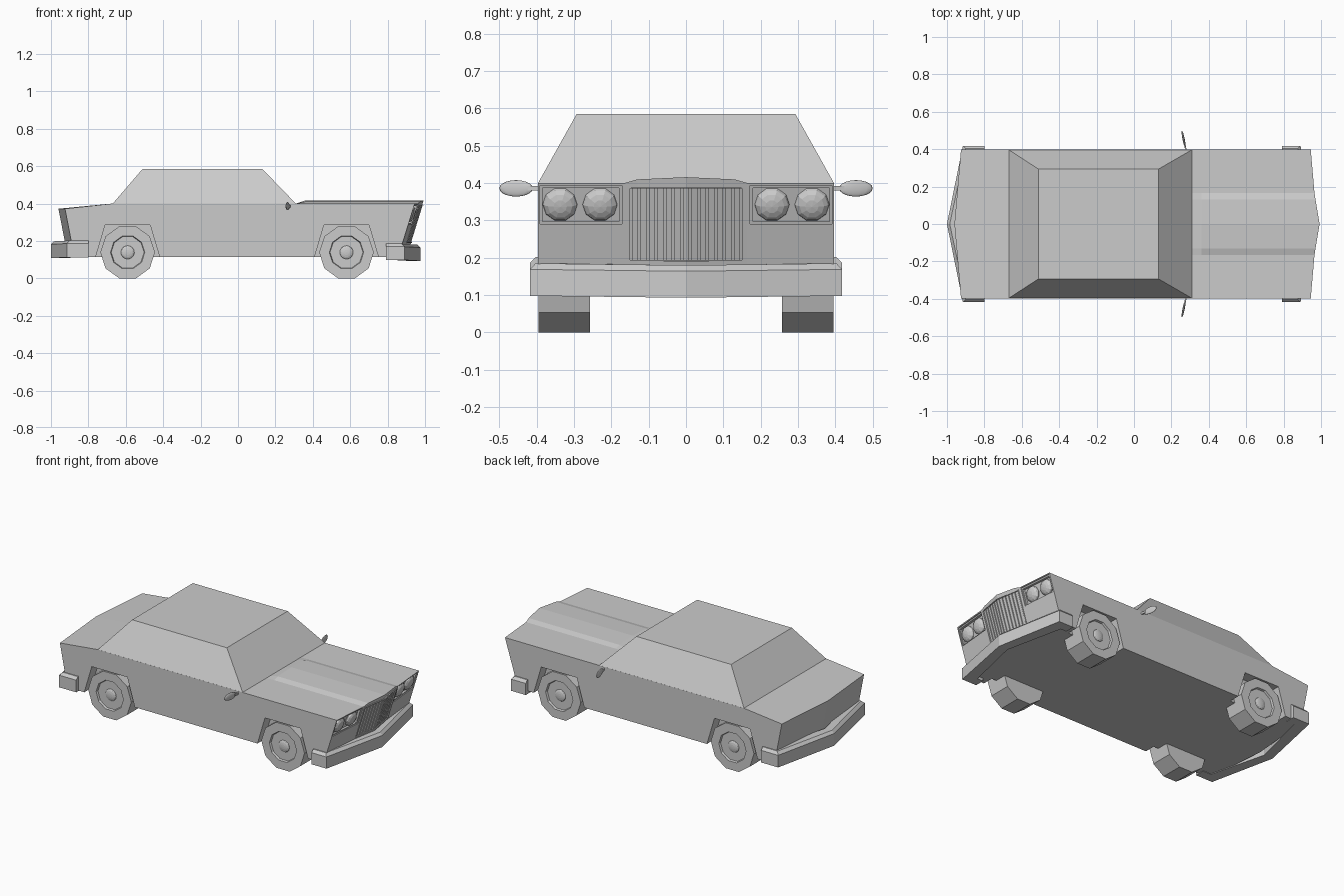
import bpy, bmesh, math
from mathutils import Vector, Matrix

cube = bpy.data.objects.get("Cube")
if cube:
    bpy.data.objects.remove(cube, do_unlink=True)

grey = bpy.data.materials.new("plain grey")
grey.use_nodes = True
grey.diffuse_color = (0.6, 0.6, 0.6, 1)
grey.node_tree.nodes["Principled BSDF"].inputs["Base Color"].default_value = (0.6, 0.6, 0.6, 1)


def make(name, bm):
    bmesh.ops.recalc_face_normals(bm, faces=bm.faces)
    mesh = bpy.data.meshes.new(name)
    bm.to_mesh(mesh)
    bm.free()
    mesh.materials.append(grey)
    ob = bpy.data.objects.new(name, mesh)
    bpy.context.collection.objects.link(ob)
    return ob


def loft(name, rings):
    """Bridge closed rings of equal length and cap both ends."""
    bm = bmesh.new()
    vs = [[bm.verts.new(p) for p in ring] for ring in rings]
    n = len(rings[0])
    for a, b in zip(vs, vs[1:]):
        for i in range(n):
            j = (i + 1) % n
            bm.faces.new((a[i], a[j], b[j], b[i]))
    bm.faces.new(vs[0])
    bm.faces.new(vs[-1])
    return make(name, bm)


def cut(target, cutter):
    cutter.hide_render = True
    mod = target.modifiers.new("cut", "BOOLEAN")
    mod.operation, mod.solver, mod.object = "DIFFERENCE", "EXACT", cutter
    bpy.context.view_layer.objects.active = target
    bpy.ops.object.modifier_apply(modifier=mod.name)
    bpy.data.objects.remove(cutter, do_unlink=True)


HALF, WAIST, FLOOR = 0.397, 0.40, 0.115
BULGE = 0.165


def nose_x(y, z):
    """Surface of the pointed, undercut nose."""
    y = abs(y)
    if y < BULGE:
        x = 0.992 - 0.027 * y / BULGE
    else:
        x = 0.965 - 0.02 * (y - BULGE) / (HALF - BULGE)
    return x - 0.31 * (WAIST - z)


def nose_block(name, y0, y1, z0, z1, back, front):
    """Block that follows the nose between two depths."""
    ys = [y0, 0, y1] if y0 < 0 < y1 else [y0, y1]
    return loft(name, [[(nose_x(y, z) + d, y, z) for z, d in
                        ((z0, back), (z0, front), (z1, front), (z1, back))] for y in ys])


# Lower body: side profiles lofted across the width, with a raised hood centre
def body_ring(y, rise):
    tail = -0.96 + 0.035 * abs(y) / HALF
    return [(tail + 0.05, y, FLOOR), (tail, y, 0.372), (-0.67, y, WAIST), (0.31, y, WAIST),
            (0.36, y, WAIST + rise), (nose_x(y, WAIST), y, WAIST + rise), (nose_x(y, FLOOR), y, FLOOR)]


half = [(HALF, 0), (BULGE, 0.0), (0.13, 0.010), (0, 0.016)]
stations = [(-y, h) for y, h in half] + [(y, h) for y, h in reversed(half[:-1])]
body = loft("body", [body_ring(y, h) for y, h in stations])

# Wheel arches
AXLES = (-0.59, 0.58)
for ax in AXLES:
    for s in (-1, 1):
        shape = [(-0.19, 0.05), (-0.12, 0.285), (0.12, 0.285), (0.19, 0.05)]
        cut(body, loft("arch_cutter", [[(ax + x, s * y, z) for x, z in shape] for y in (0.33, 0.45)]))

# Lamp and grille recesses
for s in (-1, 1):
    for inset, depth in ((0, 0.006), (0.007, 0.02)):
        y0, y1 = sorted((s * (0.172 + inset), s * (0.391 - inset)))
        cut(body, nose_block("lamp_cutter", y0, y1, 0.29 + inset, 0.394 - inset, -depth, 0.03))
cut(body, nose_block("grille_cutter", -0.154, 0.154, 0.19, 0.39, -0.02, 0.03))

# Grille: frame rails and upright slats
for name, z in (("grille_top_rail", 0.386), ("grille_bottom_rail", 0.19)):
    nose_block(name, -0.154, 0.154, z, z + 0.004, -0.022, 0.003)
for s in (-1, 1):
    y0, y1 = sorted((s * 0.150, s * 0.154))
    nose_block("grille_side_rail", y0, y1, 0.19, 0.39, -0.022, 0.003)
SLATS = 13
pitch = 0.296 / SLATS
for i in range(SLATS):
    y = -0.148 + (i + 0.5) * pitch
    nose_block("grille_slat", y - pitch * 0.38, y + pitch * 0.38, 0.194, 0.386, -0.022, -0.002)

# Headlamps: faceted domes
for y in (-0.337, -0.23, 0.23, 0.337):
    bm = bmesh.new()
    bmesh.ops.create_uvsphere(bm, u_segments=10, v_segments=8, radius=0.047)
    z = 0.343
    turn = Matrix.Rotation(math.radians(90 + 17), 4, "Y")
    place = Matrix.Translation((nose_x(y, z) - 0.019, y, z))
    bm.transform(place @ turn @ Matrix.Diagonal((1, 1, 0.5, 1)))
    make("headlamp", bm)

# Cabin
loft("cabin", [[(x0, -y, z), (x1, -y, z), (x1, y, z), (x0, y, z)] for x0, x1, y, z in
               ((-0.67, 0.31, HALF, WAIST - 0.001), (-0.51, 0.13, 0.293, 0.585))])


# Bumpers: chamfered section swept along a wrapped, pointed path
def bumper(name, s, end, corner, tip, z0, z1, droop):
    path = [(end, 0.418, 0), (corner, 0.418, 0), (tip, 0, droop)]
    path += [(x, -y, d) for x, y, d in reversed(path[:-1])]
    rings = []
    for i, (x, y, d) in enumerate(path):
        back = 0 if i in (0, 4) else 0.06
        side = math.copysign(0.06, y) if y else 0
        p = Vector((s * x, y, d))
        q = Vector((s * (x - back), y - side, d))
        m = p.lerp(q, 0.25)
        rings.append([v + Vector((0, 0, z)) for v, z in
                      ((q, z0), (p, z0), (p, z1 - 0.016), (m, z1), (q, z1))])
    loft(name, rings)


bumper("front_bumper", 1, 0.79, 0.89, 0.975, 0.098, 0.185, -0.005)
bumper("rear_bumper", -1, 0.80, 0.915, 1.0, 0.112, 0.202, -0.004)

# Wheels: ten-sided with a recessed hub and a small centre cap
for ax in AXLES:
    for s in (-1, 1):
        bm = bmesh.new()
        bmesh.ops.create_cone(bm, cap_ends=True, segments=10, radius1=0.146, radius2=0.146, depth=0.138)
        cap = [f for f in bm.faces if f.normal.z > 0.9]
        bmesh.ops.inset_region(bm, faces=cap, thickness=0.054)
        bmesh.ops.inset_region(bm, faces=cap, thickness=0.004, depth=-0.012)
        bmesh.ops.create_uvsphere(bm, u_segments=16, v_segments=8, radius=0.036,
                                  matrix=Matrix.Translation((0, 0, 0.057)) @ Matrix.Diagonal((1, 1, 0.3, 1)))
        spin = Matrix.Rotation(math.radians(18), 4, "Z")
        bm.transform(Matrix.Translation((ax, s * 0.326, 0.139)) @ Matrix.Rotation(-s * math.pi / 2, 4, "X") @ spin)
        make("wheel", bm)

# Door mirrors on short stalks
for s in (-1, 1):
    bm = bmesh.new()
    bmesh.ops.create_uvsphere(bm, u_segments=14, v_segments=10, radius=1)
    bm.transform(Matrix.Translation((0.265, s * 0.455, 0.386)) @ Matrix.Rotation(s * 0.2, 4, "Z")
                 @ Matrix.Diagonal((0.006, 0.046, 0.022, 1)))
    for f in bm.faces:
        f.smooth = True
    make("mirror", bm)
    loft("mirror_stalk", [[(x + dx, s * y, 0.386 + dz) for dx, dz in
                           ((-0.004, -0.006), (0.004, -0.006), (0.004, 0.006), (-0.004, 0.006))]
                          for x, y in ((0.278, 0.39), (0.272, 0.425))])
